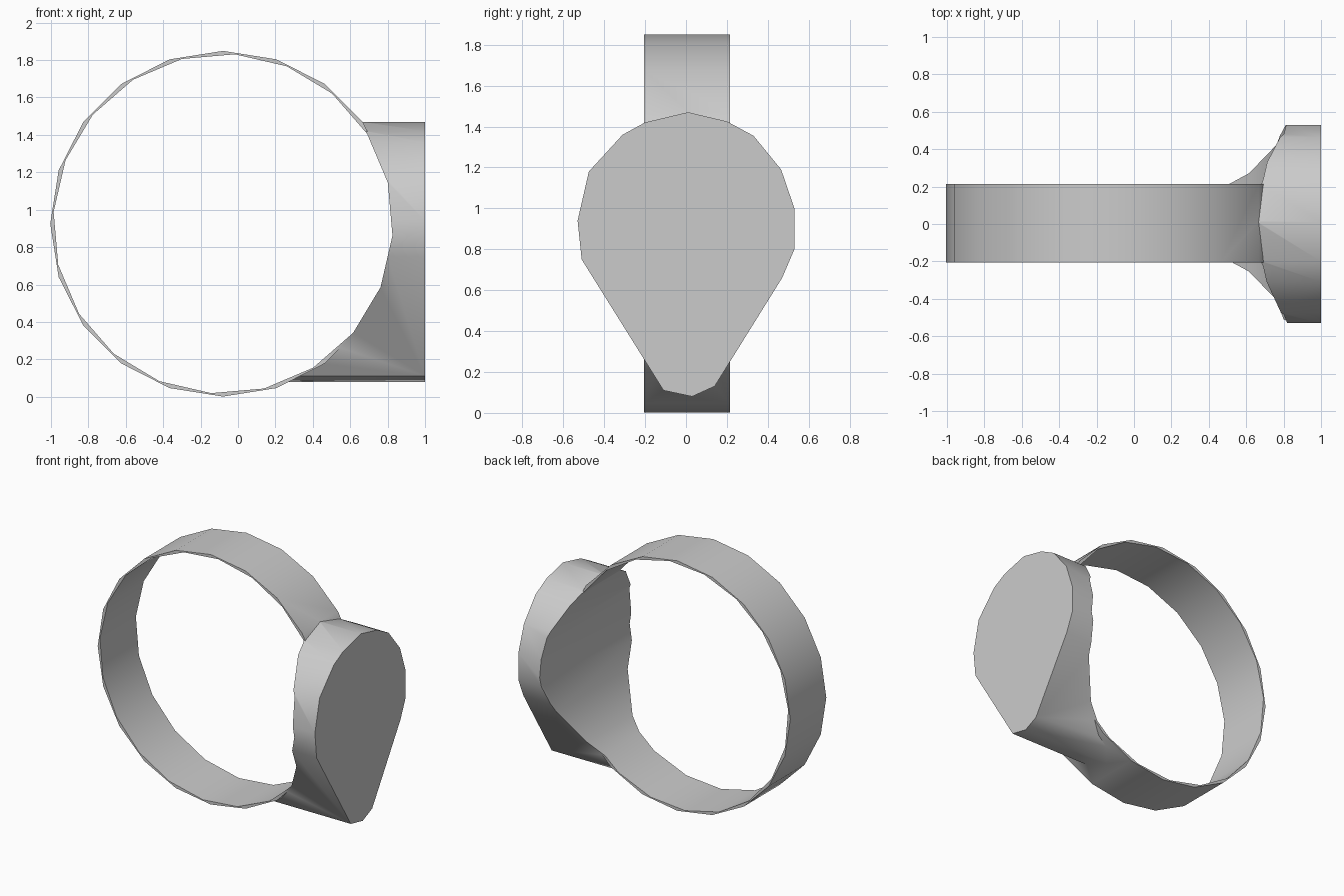
import bpy, bmesh, math
from mathutils import Matrix

default_cube = bpy.data.objects.get("Cube")
if default_cube:
    bpy.data.objects.remove(default_cube, do_unlink=True)

CENTRE = (-0.08, 0.005, 0.925)   # middle of the finger hole

metal = bpy.data.materials.new("grey_metal")
metal.use_nodes = True
GREY = (0.6, 0.6, 0.6, 1)
metal.diffuse_color = GREY
metal.node_tree.nodes["Principled BSDF"].inputs["Base Color"].default_value = GREY


def add_object(name, bm):
    bmesh.ops.recalc_face_normals(bm, faces=bm.faces)
    mesh = bpy.data.meshes.new(name)
    bm.to_mesh(mesh)
    bm.free()
    mesh.materials.append(metal)
    obj = bpy.data.objects.new(name, mesh)
    bpy.context.collection.objects.link(obj)
    return obj


def disc(name, radius, width, sides, turn):
    """Cylinder lying along y around the finger hole."""
    bm = bmesh.new()
    place = (Matrix.Translation(CENTRE) @ Matrix.Rotation(math.radians(turn), 4, 'Y')
             @ Matrix.Rotation(math.pi / 2, 4, 'X'))
    bmesh.ops.create_cone(bm, cap_ends=True, segments=sides, radius1=radius,
                          radius2=radius, depth=width, matrix=place)
    return add_object(name, bm)


def prism(name, outline, x0, x1):
    """Outline in y, z pulled along x."""
    bm = bmesh.new()
    face = bm.faces.new([bm.verts.new((x0, y, z)) for y, z in outline])
    new = bmesh.ops.extrude_face_region(bm, geom=[face])["geom"]
    bmesh.ops.translate(bm, vec=(x1 - x0, 0, 0),
                        verts=[v for v in new if isinstance(v, bmesh.types.BMVert)])
    return add_object(name, bm)


def combine(target, other, operation):
    bpy.context.view_layer.objects.active = target
    mod = target.modifiers.new(operation.lower(), 'BOOLEAN')
    mod.operation, mod.object, mod.solver = operation, other, 'EXACT'
    bpy.ops.object.modifier_apply(modifier=mod.name)
    bpy.data.objects.remove(other, do_unlink=True)


# Band and teardrop bezel, joined
ring = disc("ring_band_and_bezel", 0.924, 0.42, 20, 0)
teardrop = [(0.01, 1.47), (0.2, 1.425), (0.33, 1.355), (0.465, 1.19), (0.53, 1.0),
            (0.53, 0.8), (0.47, 0.66), (0.14, 0.13), (0.03, 0.08), (-0.11, 0.11),
            (-0.51, 0.75), (-0.53, 0.94), (-0.475, 1.18), (-0.31, 1.36), (-0.2, 1.42)]
bezel = prism("bezel", teardrop, 0.1, 1.0)
combine(ring, bezel, 'UNION')

# Finger hole through both
hole = disc("finger_hole", 0.908, 1.6, 20, 4)
combine(ring, hole, 'DIFFERENCE')

bpy.ops.object.select_all(action='DESELECT')
ring.select_set(True)
bpy.context.view_layer.objects.active = ring
bpy.ops.object.shade_smooth_by_angle(angle=math.radians(40))
